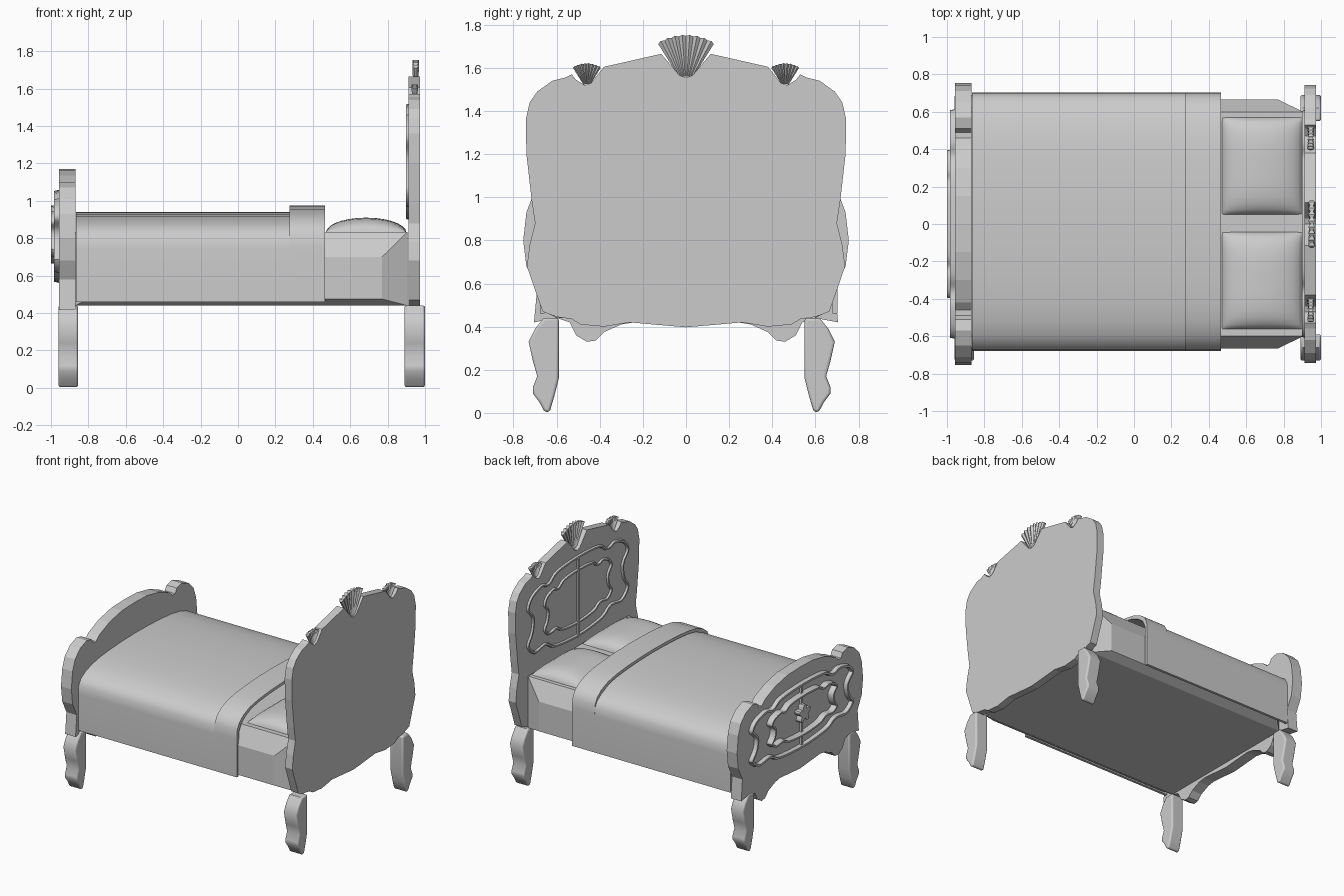
import bpy, bmesh, math
from mathutils import Vector

if "Cube" in bpy.data.objects:
    bpy.data.objects.remove(bpy.data.objects["Cube"])


def make(name, verts, faces, smooth=None):
    me = bpy.data.meshes.new(name)
    me.from_pydata(verts, [], faces)
    bm = bmesh.new()
    bm.from_mesh(me)
    bmesh.ops.recalc_face_normals(bm, faces=bm.faces)
    bm.to_mesh(me)
    bm.free()
    ob = bpy.data.objects.new(name, me)
    bpy.context.collection.objects.link(ob)
    if smooth:
        bpy.ops.object.select_all(action='DESELECT')
        ob.select_set(True)
        bpy.context.view_layer.objects.active = ob
        bpy.ops.object.shade_smooth_by_angle(angle=math.radians(smooth))
    return ob


def mirrored(half):
    """Close a half outline (y >= 0, ends on y = 0) across y = 0."""
    return half + [(-y, z) for y, z in reversed(half) if y > 1e-6]


def prism(name, pts, x0, x1, smooth=None):
    n = len(pts)
    v = [(x0, y, z) for y, z in pts] + [(x1, y, z) for y, z in pts]
    f = [list(range(n)), list(range(n, 2 * n))]
    f += [(i, (i + 1) % n, n + (i + 1) % n, n + i) for i in range(n)]
    return make(name, v, f, smooth)


def rounded(pts, steps=4):
    """Closed Catmull-Rom curve through the points."""
    n, out = len(pts), []
    P = [Vector(p) for p in pts]
    for i in range(n):
        a, b, c, d = P[i - 1], P[i], P[(i + 1) % n], P[(i + 2) % n]
        for s in range(steps):
            t = s / steps
            out.append(0.5 * (2 * b + (c - a) * t + (2 * a - 5 * b + 4 * c - d) * t * t
                              + (3 * b - a - 3 * c + d) * t ** 3))
    return out


def moulding(name, hw, zc, hh, width, x_wall, x_top):
    """Raised frame following a curvy cartouche outline."""
    half = [(0, 1), (.42, .94), (.58, .76), (.72, .82), (.92, .68), (1, .4), (.9, .12),
            (.92, -.2), (1, -.5), (.86, -.78), (.64, -.74), (.46, -.92), (0, -1)]
    loop = rounded(mirrored([(u * hw, zc + v * hh) for u, v in half]))
    n, v, f = len(loop), [], []
    for off, x in ((0, x_wall), (width * .25, x_top), (width * .75, x_top), (width, x_wall)):
        for i, p in enumerate(loop):
            t = (loop[(i + 1) % n] - loop[i - 1]).normalized()
            v.append((x, p.x + t.y * off, p.y - t.x * off))
    for k in range(4):
        for i in range(n):
            j, m = (i + 1) % n, (k + 1) % 4
            f.append((k * n + i, k * n + j, m * n + j, m * n + i))
    return make(name, v, f, 40)


def shell(name, y0, z0, s, x):
    """Ribbed fan ornament standing on a narrow base."""
    n, a, v, f = 16, math.radians(32), [], []
    for side in (-1, 1):
        for r in (.055, .243):
            for i in range(n + 1):
                t = -a + 2 * a * i / n
                ridge = i % 2
                rr = r + (.006 if ridge and r > .1 else 0)
                d = (.008 + .010 * ridge) * (1 if r > .1 else .6)
                v.append((x + side * d, y0 + s * rr * math.sin(t), z0 + s * (rr * math.cos(t) - .055)))
    m = n + 1
    for i in range(n):
        for p, q in ((0, 1), (1, 3), (3, 2), (2, 0)):
            f.append((p * m + i, p * m + i + 1, q * m + i + 1, q * m + i))
    for i in (0, n):
        f.append((i, m + i, 3 * m + i, 2 * m + i))
    return make(name, v, f)


def box(name, x0, x1, y0, y1, z0, z1):
    return prism(name, [(y0, z0), (y1, z0), (y1, z1), (y0, z1)], x0, x1)


# Headboard with notches for the shells
head = [(0, 1.555), (.03, 1.565), (.115, 1.665), (.38, 1.605), (.44, 1.53), (.47, 1.52), (.51, 1.545),
        (.53, 1.57), (.56, 1.555), (.62, 1.54), (.69, 1.49), (.725, 1.44), (.743, 1.36), (.74, 1.2),
        (.715, .98), (.70, .88), (.725, .78), (.738, .68), (.70, .57), (.665, .47), (.60, .445),
        (.53, .435), (.49, .41), (.38, .40), (.26, .42), (.15, .41), (0, .397)]
prism("headboard", mirrored(head), .912, .972)
shell("headboard_centre_shell", 0, 1.56, 1, .95)
for s, side in ((-1, "left"), (1, "right")):
    shell("headboard_shell_" + side, s * .46, 1.525, .5, .945)
moulding("headboard_outer_moulding", .61, 1.21, .31, .025, .915, .898)
moulding("headboard_inner_moulding", .41, 1.21, .21, .022, .915, .898)
box("headboard_centre_strip", .901, .915, -.008, .008, .9, 1.51)

# Footboard with arched top, scroll shoulders and scalloped apron
foot = [(0, 1.17), (.15, 1.165), (.30, 1.135), (.42, 1.085), (.46, 1.05), (.49, 1.05), (.51, 1.085),
        (.57, 1.10), (.65, 1.07), (.71, 1.01), (.74, .93), (.755, .80), (.74, .68), (.69, .58),
        (.705, .42), (.60, .44), (.54, .42), (.51, .36), (.46, .33), (.42, .335), (.38, .375),
        (.30, .41), (.24, .42), (0, .40)]
prism("footboard", mirrored(foot), -.957, -.87)
moulding("footboard_outer_moulding", .615, .81, .25, .03, -.95, -.985)
moulding("footboard_inner_moulding", .40, .82, .16, .025, -.95, -1.0)
box("footboard_centre_strip", -.975, -.95, -.008, .008, .57, 1.05)
petals = [(.055 * (1 + .3 * math.cos(5 * t)) * math.sin(t), .83 + .055 * (1 + .3 * math.cos(5 * t)) * math.cos(t))
          for t in (2 * math.pi * i / 40 for i in range(40))]
prism("footboard_rosette", petals, -1.0, -.95)

# Four curved legs
leg = [(.57, .44), (.57, .16), (.59, .08), (.61, .012), (.625, 0), (.64, .012), (.66, .05), (.69, .09),
       (.69, .12), (.67, .17), (.69, .24), (.71, .33), (.68, .39), (.64, .44)]
for end, x0, x1 in (("head", .89, 1.0), ("foot", -.96, -.855)):
    for s, side in ((-1, "front"), (1, "back")):
        ob = prism(f"{end}_{side}_leg", [(s * y - .02, z) for y, z in leg], x0, x1, 50)
        bev = ob.modifiers.new("soft_edges", 'BEVEL')
        bev.width, bev.segments, bev.limit_method, bev.angle_limit = .012, 3, 'ANGLE', math.radians(60)

# Mattress: core box with a bulging tapered panel on each side
box("mattress_core", -.88, .905, -.60, .60, .44, .832)
for s, side in ((-1, "front"), (1, "back")):
    rings = [(s * .60, -.87, .905, .44, .832), (s * .665, -.80, .77, .475, .70)]
    v = [p for y, a, b, c, d in rings for p in ((a, y, c), (b, y, c), (b, y, d), (a, y, d))]
    f = [(0, 1, 2, 3), (4, 5, 6, 7)] + [(i, (i + 1) % 4, 4 + (i + 1) % 4, 4 + i) for i in range(4)]
    make(f"mattress_{side}_side", v, f)


# Blanket and its folded band: an arched sheet with thickness
def drape(name, x0, x1, lift, thick):
    half = [(0, .94), (.15, .937), (.30, .93), (.43, .918), (.53, .90), (.61, .873), (.66, .84),
            (.685, .80), (.69, .74), (.69, .46)]
    outer = [(y, z + lift * max(0, min(1, (z - .7) / .2))) for y, z in half]
    inner = [(max(0, y - thick * (y > .6) - thick * .5 * (.5 < y < .6)), z - thick * (z > .5)) for y, z in outer]
    arch = lambda h: [(-y, z) for y, z in h[:0:-1]] + h
    pts = [(y + .012, z) for y, z in arch(outer) + arch(inner)[::-1]]
    m, n = len(pts) // 2, len(pts)
    v = [(x, y, z) for x in (x0, x1) for y, z in pts]
    f = [(i, (i + 1) % n, n + (i + 1) % n, n + i) for i in range(n)]
    for o in (0, n):
        f += [(o + i, o + i + 1, o + n - 2 - i, o + n - 1 - i) for i in range(m - 1)]
    return make(name, v, f, 40)


drape("blanket", -.865, .30, 0, .02)
drape("blanket_fold", .275, .465, .035, .022)

# Two soft pillows
N = 14
for yc, side in ((-.303, "front"), (.31, "back")):
    v, f = [], []
    for i in range(N + 1):
        for j in range(N + 1):
            u, w = -math.cos(math.pi * i / N), -math.cos(math.pi * j / N)
            h = (1 - u * u) ** .5 * (1 - w ** 4) ** .5
            v.append((.685 + .215 * u, yc + .26 * w, .83 + .08 * h))
    for i in range(N):
        for j in range(N):
            a = i * (N + 1) + j
            f.append((a, a + 1, a + N + 2, a + N + 1))
    rim = ([i for i in range(N)] + [i * (N + 1) + N for i in range(N)]
           + [N * (N + 1) + i for i in range(N, 0, -1)] + [i * (N + 1) for i in range(N, 0, -1)])
    f.append(rim)
    make(f"{side}_pillow", v, f, 60)
